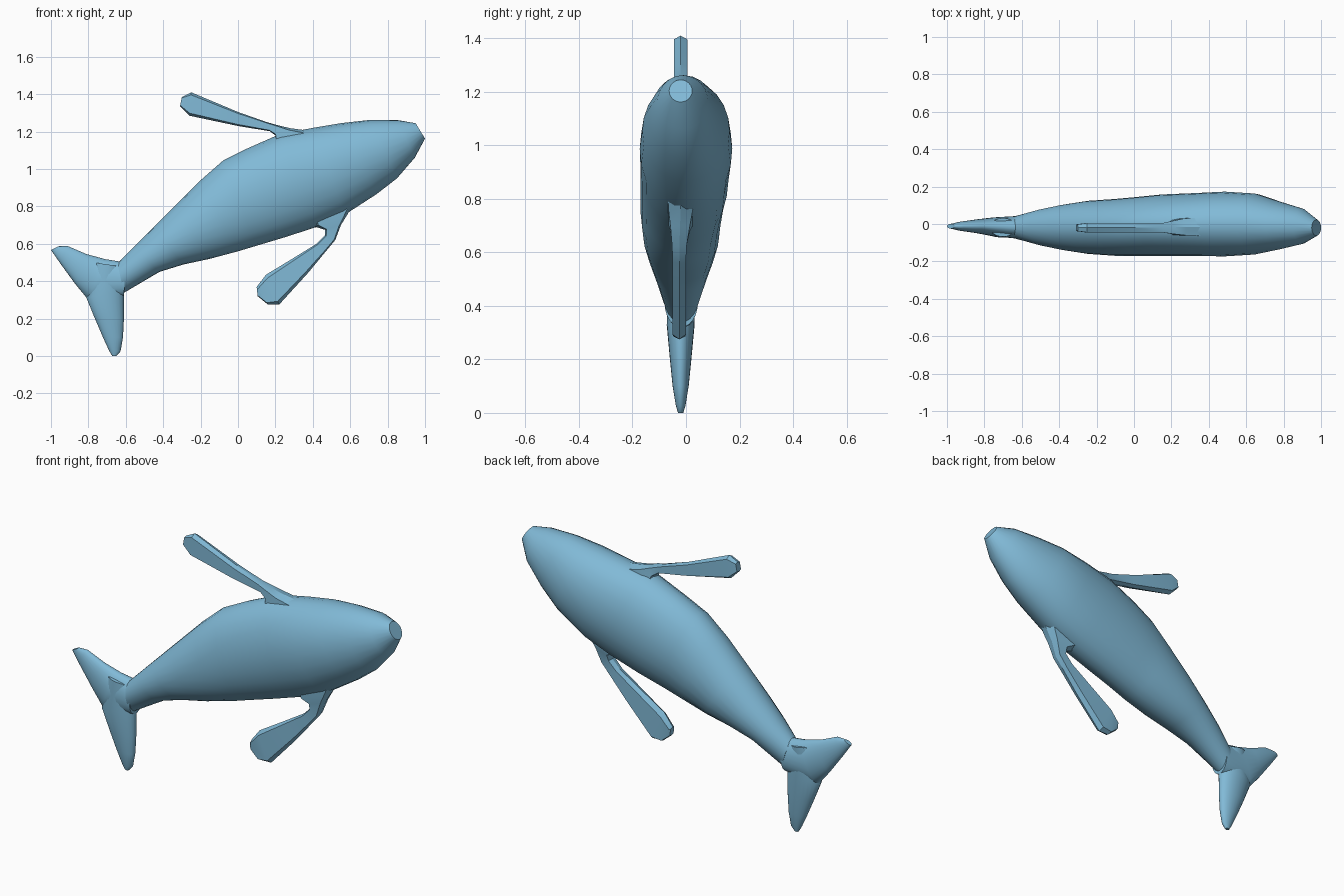
import bpy, bmesh, math

blue = bpy.data.materials.new("sea blue")
blue.diffuse_color = (0.22, 0.49, 0.68, 1)

ROUND = [(math.sin(2 * math.pi * i / 24), math.cos(2 * math.pi * i / 24)) for i in range(24)]
SLAB = [(0, 1), (1, .78), (1, -.78), (0, -1), (-1, -.78), (-1, .78)]


def loft(name, sections, shape, angle):
    """Skin sections (upper x, z, lower x, z, y centre, half width)."""
    bm = bmesh.new()
    rings = []
    for ux, uz, lx, lz, yc, w in sections:
        cx, cz, dx, dz = (ux + lx) / 2, (uz + lz) / 2, (ux - lx) / 2, (uz - lz) / 2
        rings.append([bm.verts.new((cx + dx * v, yc + w * u, cz + dz * v)) for u, v in shape])
    n = len(shape)
    for a, b in zip(rings, rings[1:]):
        for i in range(n):
            j = (i + 1) % n
            bm.faces.new((a[i], a[j], b[j], b[i]))
    bm.faces.new(rings[0])
    bm.faces.new(rings[-1])
    bmesh.ops.recalc_face_normals(bm, faces=bm.faces)
    mesh = bpy.data.meshes.new(name)
    bm.to_mesh(mesh)
    bm.free()
    mesh.materials.append(blue)
    obj = bpy.data.objects.new(name, mesh)
    bpy.context.collection.objects.link(obj)
    bpy.ops.object.select_all(action='DESELECT')
    obj.select_set(True)
    bpy.context.view_layer.objects.active = obj
    bpy.ops.object.shade_smooth_by_angle(angle=math.radians(angle))
    return obj


# Body from flat snout to tail stock
loft("body", [
    (.95, 1.245, 1.0, 1.162, -.02, .043),
    (.85, 1.262, .945, 1.06, -.012, .095),
    (.70, 1.262, .85, .95, -.008, .128),
    (.55, 1.245, .74, .865, 0, .163),
    (.40, 1.22, .57, .755, 0, .173),
    (.22, 1.185, .42, .69, -.003, .168),
    (.05, 1.11, .25, .635, -.006, .164),
    (-.08, 1.045, .10, .59, -.013, .157),
    (-.20, .94, 0, .56, -.018, .152),
    (-.34, .80, -.15, .52, -.018, .142),
    (-.46, .68, -.29, .49, -.018, .122),
    (-.56, .58, -.42, .45, -.018, .098),
    (-.645, .495, -.61, .338, -.018, .062),
], ROUND, 40)

# Tail flukes, thick at the root and thin at the tip
loft("upper_fluke", [
    (-.60, .50, -.61, .32, -.018, .062),
    (-.71, .518, -.80, .30, -.015, .05),
    (-.81, .545, -.87, .385, -.012, .037),
    (-.91, .588, -.95, .495, -.012, .024),
    (-.96, .587, -1.0, .567, -.012, .012),
], ROUND, 40)
loft("lower_fluke", [
    (-.63, .48, -.77, .50, -.018, .05),
    (-.61, .345, -.81, .31, -.02, .052),
    (-.61, .20, -.765, .20, -.02, .04),
    (-.615, .10, -.722, .10, -.02, .03),
    (-.628, .025, -.69, .03, -.02, .018),
    (-.65, .0, -.672, .0, -.02, .01),
], ROUND, 40)

# Paddle-shaped flippers with bevelled edges
loft("upper_flipper", [
    (.42, 1.20, .26, 1.05, -.015, .05),
    (.28, 1.218, .20, 1.13, -.015, .045),
    (.21, 1.235, .20, 1.18, -.018, .035),
    (.15, 1.252, .17, 1.202, -.02, .025),
    (0, 1.305, 0, 1.23, -.02, .025),
    (-.25, 1.41, -.26, 1.285, -.02, .025),
    (-.30, 1.385, -.31, 1.335, -.02, .018),
], SLAB, 25)
loft("lower_flipper", [
    (.38, .76, .64, .86, -.02, .05),
    (.41, .692, .59, .765, -.02, .045),
    (.465, .675, .55, .70, -.022, .036),
    (.465, .645, .52, .62, -.025, .027),
    (.42, .60, .47, .56, -.025, .025),
    (.29, .52, .375, .445, -.025, .025),
    (.15, .435, .22, .275, -.025, .025),
    (.10, .37, .16, .275, -.025, .022),
    (.10, .365, .105, .32, -.025, .016),
], SLAB, 25)
